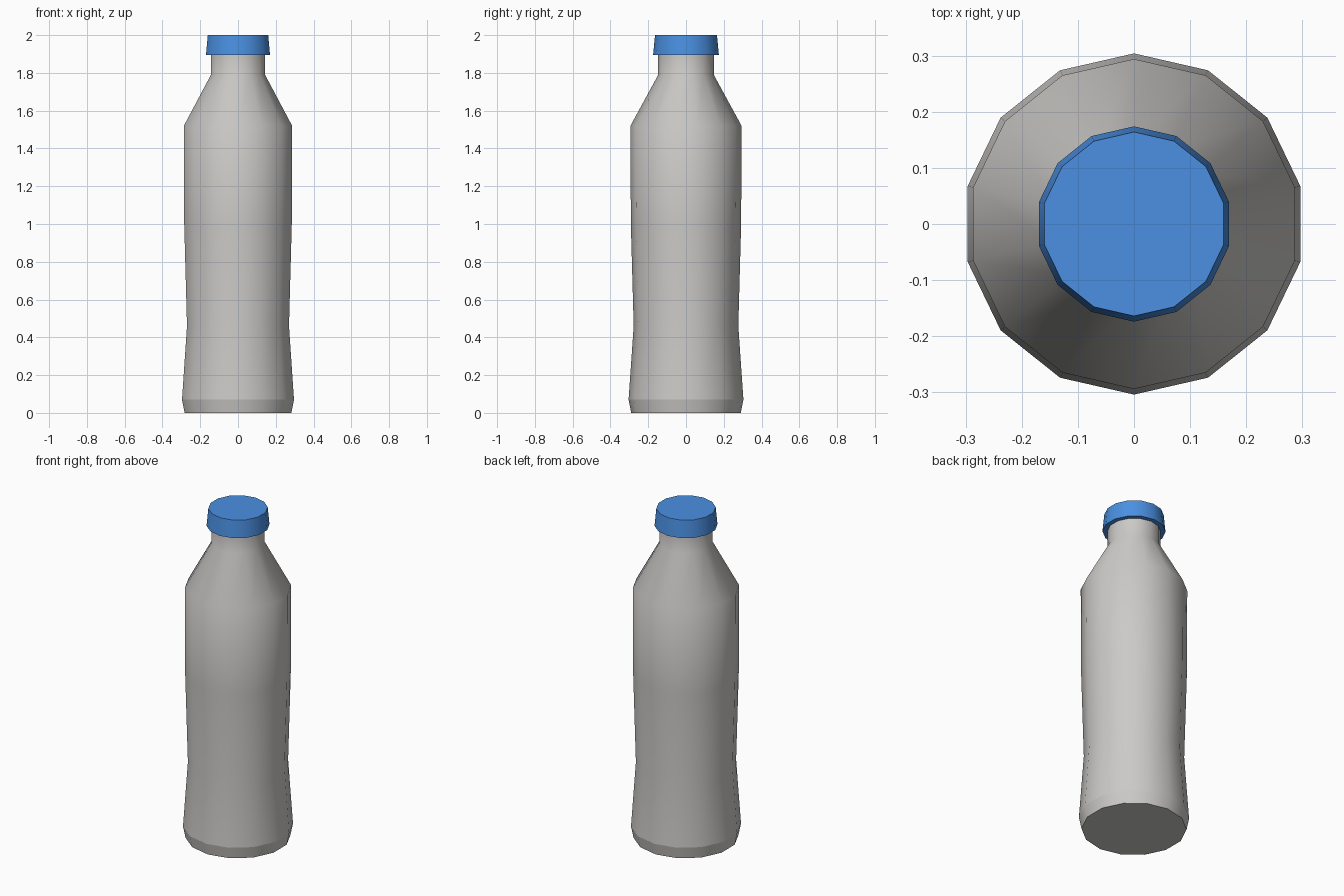
import bpy, bmesh, math

if "Cube" in bpy.data.objects:
    bpy.data.objects.remove(bpy.data.objects["Cube"])

SIDES = 14


def material(name, rgb):
    m = bpy.data.materials.new(name)
    m.diffuse_color = (*rgb, 1.0)
    m.use_nodes = True
    m.node_tree.nodes["Principled BSDF"].inputs["Base Color"].default_value = m.diffuse_color
    return m


def turned(name, profile, mat, sharp_heights):
    """Closed turned solid from (radius, z) rings, smooth except at sharp heights."""
    bm = bmesh.new()
    rings = []
    for r, z in profile:
        ring = []
        for i in range(SIDES):
            a = math.tau * i / SIDES + math.pi / 2  # one corner on the y axis
            ring.append(bm.verts.new((r * math.cos(a), r * math.sin(a), z)))
        rings.append(ring)
    for low, high in zip(rings, rings[1:]):
        for i in range(SIDES):
            j = (i + 1) % SIDES
            bm.faces.new((low[i], low[j], high[j], high[i])).smooth = True
    bm.faces.new(rings[0][::-1])
    bm.faces.new(rings[-1])
    # Crease the chosen rings
    for e in bm.edges:
        z0, z1 = (v.co.z for v in e.verts)
        if abs(z0 - z1) < 1e-5 and any(abs(z0 - h) < 1e-4 for h in sharp_heights):
            e.smooth = False
    mesh = bpy.data.meshes.new(name)
    bm.to_mesh(mesh)
    bm.free()
    mesh.materials.append(mat)
    obj = bpy.data.objects.new(name, mesh)
    bpy.context.collection.objects.link(obj)
    return obj


grey = material("pale grey", (0.60, 0.59, 0.57))
blue = material("cap blue", (0.069, 0.279, 0.76))

# Bottle: chamfered base, slim waist, sloped shoulder and neck
turned("bottle_body",
       [(0.29, 0.0), (0.304, 0.07), (0.277, 0.46), (0.292, 1.0),
        (0.294, 1.52), (0.147, 1.79), (0.147, 1.91)],
       grey, (0.0, 0.07, 1.91))

# Slightly tapered screw cap
turned("cap", [(0.174, 1.895), (0.164, 2.0)], blue, (1.895, 2.0))
